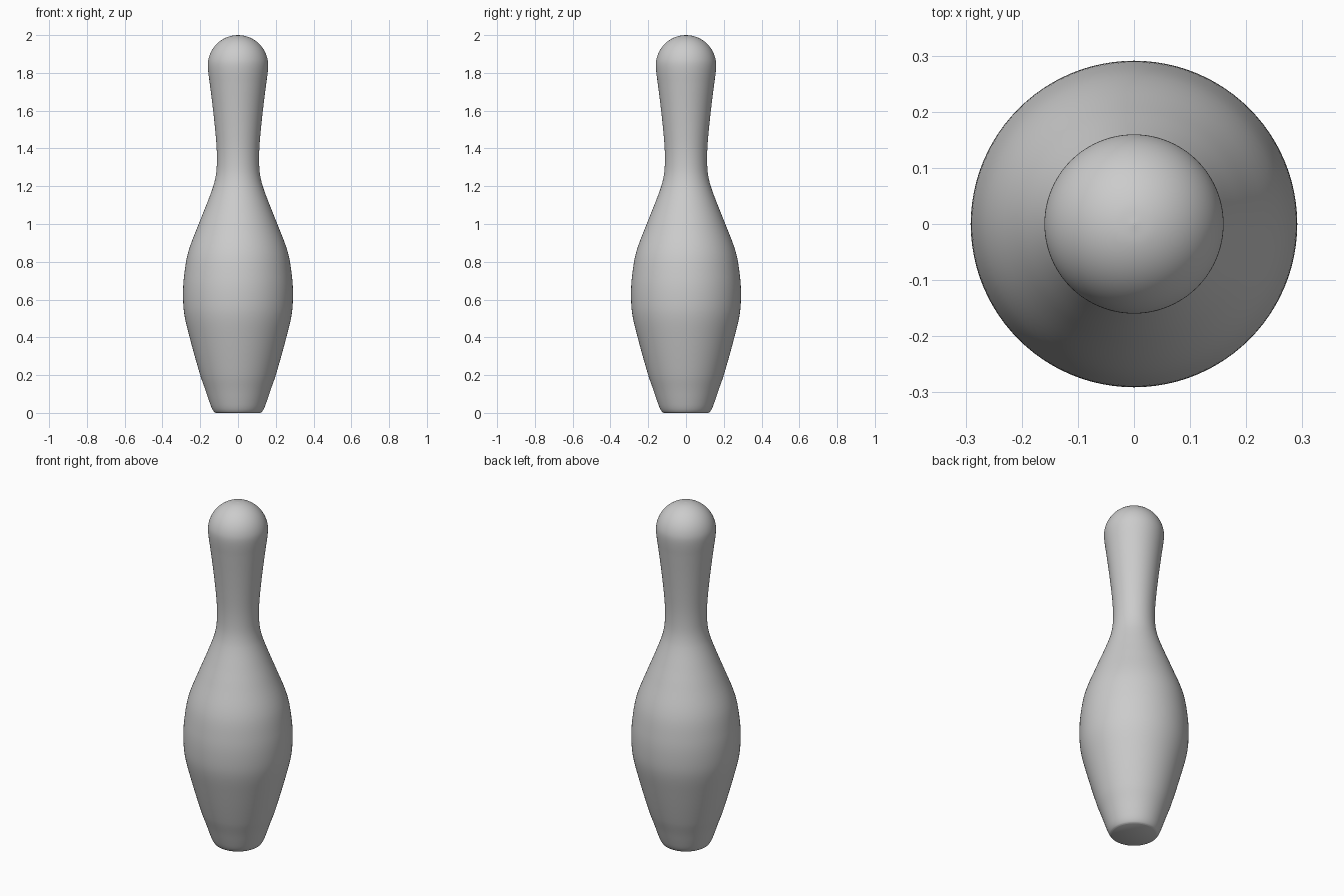
import bpy, bmesh, math
from mathutils import Vector

if "Cube" in bpy.data.objects:
    bpy.data.objects.remove(bpy.data.objects["Cube"])

SEGMENTS = 96
STEPS = 5

# Side profile as (radius, height), base to head
body = [(0.150, 0.055), (0.172, 0.12), (0.200, 0.20), (0.256, 0.40), (0.284, 0.52),
        (0.291, 0.62), (0.286, 0.72), (0.264, 0.85), (0.208, 1.00), (0.168, 1.10),
        (0.131, 1.20), (0.117, 1.26), (0.112, 1.32), (0.113, 1.40), (0.121, 1.50),
        (0.134, 1.62), (0.149, 1.74), (0.158, 1.81)]
foot = [(0.118, 0.0), (0.127, 0.006), (0.138, 0.024)]
head = [(0.16 * math.cos(a), 1.838 + 0.162 * math.sin(a))
        for a in (math.radians(d) for d in range(5, 90, 12))]
points = [Vector(p) for p in foot + body + head + [(0.0, 2.0)]]


def smooth_curve(pts):
    """Catmull-Rom curve through the points, tangents scaled to uneven spacing."""
    out = []
    tangents = []
    for i in range(len(pts)):
        a, b = pts[max(i - 1, 0)], pts[min(i + 1, len(pts) - 1)]
        tangents.append((b - a).normalized())
    tangents[-1] = Vector((-1, 0))
    for i in range(len(pts) - 1):
        p, q = pts[i], pts[i + 1]
        length = (q - p).length
        for k in range(STEPS):
            t = k / STEPS
            out.append(p * (2*t**3 - 3*t**2 + 1) + q * (3*t**2 - 2*t**3)
                       + tangents[i] * length * (t**3 - 2*t**2 + t)
                       + tangents[i + 1] * length * (t**3 - t**2))
    return out + [pts[-1]]


# Lathe the profile, starting at the centre of the flat base
profile = [Vector((0, 0))] + smooth_curve(points)
bm = bmesh.new()
verts = [bm.verts.new((p.x, 0, p.y)) for p in profile]
edges = [bm.edges.new(pair) for pair in zip(verts, verts[1:])]
bmesh.ops.spin(bm, geom=verts + edges, cent=(0, 0, 0), axis=(0, 0, 1),
               angle=math.tau, steps=SEGMENTS, use_duplicate=False)
bmesh.ops.remove_doubles(bm, verts=bm.verts, dist=0.0001)
bmesh.ops.recalc_face_normals(bm, faces=bm.faces)
mesh = bpy.data.meshes.new("pin")
bm.to_mesh(mesh)
bm.free()

pin = bpy.data.objects.new("pin", mesh)
bpy.context.collection.objects.link(pin)
bpy.context.view_layer.objects.active = pin
pin.select_set(True)
bpy.ops.object.shade_smooth_by_angle(angle=math.radians(35))
